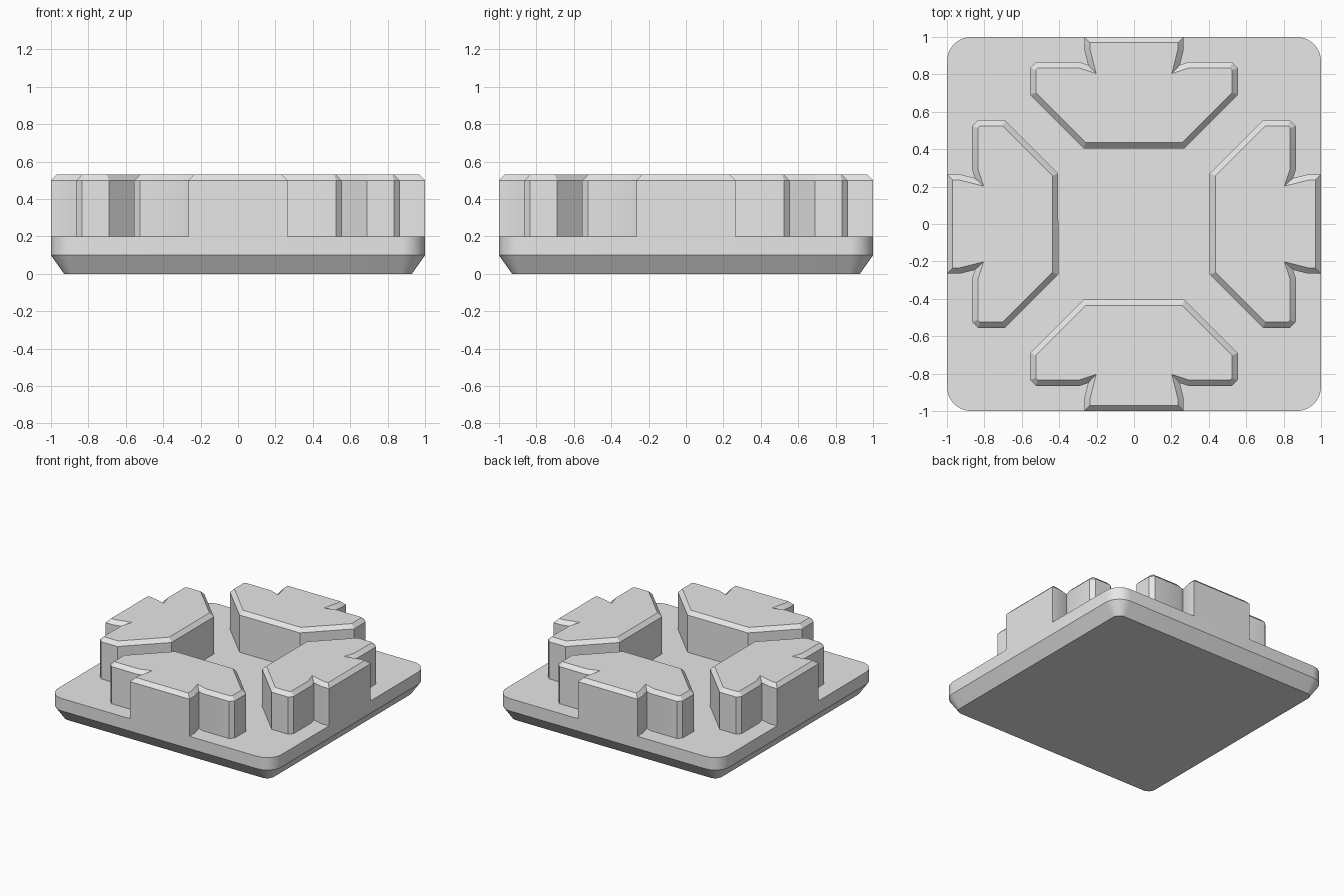
import bpy
import bmesh
from math import cos, sin, pi
from mathutils import Matrix

cube = bpy.data.objects.get("Cube")
if cube:
    bpy.data.objects.remove(cube, do_unlink=True)

grey = bpy.data.materials.new("plain grey")
grey.use_nodes = True
COLOUR = (0.8, 0.8, 0.8, 1)
grey.diffuse_color = COLOUR
for node in grey.node_tree.nodes:
    if node.type == 'BSDF_PRINCIPLED':
        node.inputs["Base Color"].default_value = COLOUR


def finish(name, bm):
    """Turn a bmesh into a named, shaded object."""
    bmesh.ops.recalc_face_normals(bm, faces=bm.faces)
    mesh = bpy.data.meshes.new(name)
    bm.to_mesh(mesh)
    bm.free()
    mesh.materials.append(grey)
    obj = bpy.data.objects.new(name, mesh)
    bpy.context.collection.objects.link(obj)
    bpy.ops.object.select_all(action='DESELECT')
    obj.select_set(True)
    bpy.context.view_layer.objects.active = obj
    bpy.ops.object.shade_smooth_by_angle(angle=pi / 7)
    return obj


def rounded_square(half, radius, steps=8):
    pts = []
    for quarter in range(4):
        a0 = quarter * pi / 2
        sx, sy = ((1, 1), (-1, 1), (-1, -1), (1, -1))[quarter]
        for i in range(steps + 1):
            a = a0 + i / steps * pi / 2
            pts.append((sx * (half - radius) + radius * cos(a),
                        sy * (half - radius) + radius * sin(a)))
    return pts


# Base plate: rounded square with a sloping underside
bm = bmesh.new()
rings = []
for half, radius, z in ((0.93, 0.06, 0), (1, 0.13, 0.1), (1, 0.13, 0.2)):
    rings.append([bm.verts.new((x, y, z)) for x, y in rounded_square(half, radius)])
for low, high in zip(rings, rings[1:]):
    for i in range(len(low)):
        j = (i + 1) % len(low)
        bm.faces.new((low[i], low[j], high[j], high[i]))
bm.faces.new(rings[0][::-1])
bm.faces.new(rings[-1])
finish("base_plate", bm)

# Four raised blocks: half outline, mirrored, then turned about the centre
HALF = [(0.265, -1), (0.265, -0.93), (0.245, -0.85), (0.29, -0.865),
        (0.525, -0.865), (0.555, -0.835), (0.555, -0.69), (0.27, -0.405)]
OUTLINE = HALF + [(-x, y) for x, y in reversed(HALF)]


def block(name, turn):
    bm = bmesh.new()
    low = [bm.verts.new((x, y, 0.2)) for x, y in OUTLINE]
    high = [bm.verts.new((x, y, 0.5)) for x, y in OUTLINE]
    for i in range(len(low)):
        j = (i + 1) % len(low)
        bm.faces.new((low[i], low[j], high[j], high[i]))
    top = bm.faces.new(high)
    bm.normal_update()
    # Chamfered upper rim
    bmesh.ops.inset_region(bm, faces=[top], thickness=0.03,
                           use_even_offset=True, use_boundary=True)
    for v in top.verts:
        v.co.z = 0.53
    bm.transform(Matrix.Rotation(turn * pi / 2, 4, 'Z'))
    finish(name, bm)


for turn, side in enumerate(("front", "left", "back", "right")):
    block(side + "_block", turn)
